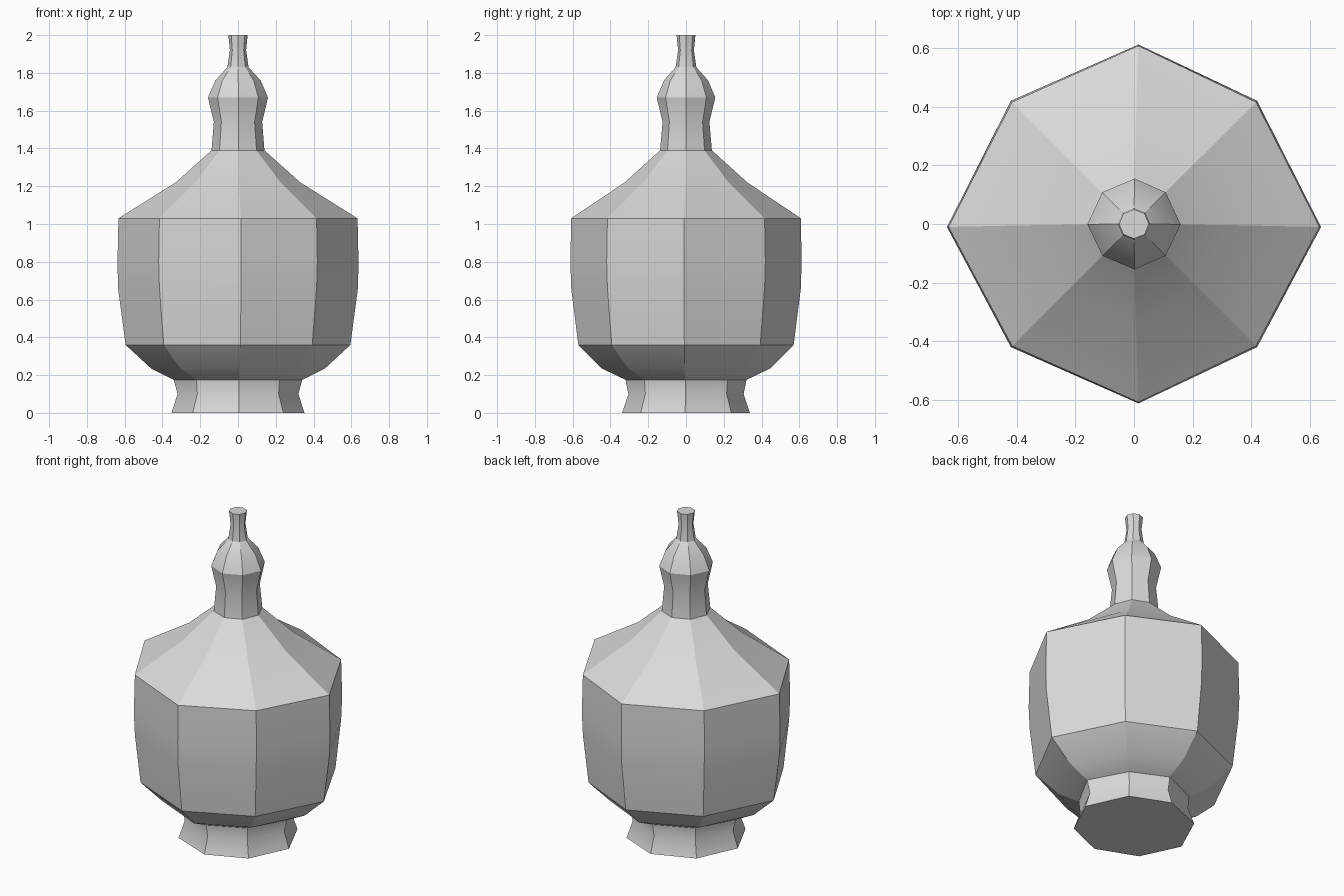
import bpy, bmesh, math

if "Cube" in bpy.data.objects:
    bpy.data.objects.remove(bpy.data.objects["Cube"])

grey = bpy.data.materials.new("plain grey")
grey.diffuse_color = (0.7, 0.7, 0.7, 1.0)
grey.use_nodes = True
grey.node_tree.nodes["Principled BSDF"].inputs["Base Color"].default_value = grey.diffuse_color


def ring_points(z, rx, ry, d):
    """Slightly uneven octagon: axis corners at rx and ry, diagonal corners at d."""
    ox, oy = 0.03 * rx ** 1.5, -0.02 * rx ** 1.5
    return [(rx, oy, z), (d, d, z), (ox, ry, z), (-d, d, z),
            (-rx, oy, z), (-d, -d, z), (ox, -ry, z), (d, -d, z)]


def turned_part(name, profile, bottom=False, top=False):
    """Stack octagonal rings, with creases along the upright edges."""
    bm = bmesh.new()
    rings = [[bm.verts.new(p) for p in ring_points(*row)] for row in profile]
    for low, high in zip(rings, rings[1:]):
        for i in range(8):
            j = (i + 1) % 8
            bm.faces.new((low[i], low[j], high[j], high[i]))
    if bottom:
        bm.faces.new(rings[0][::-1])
    if top:
        bm.faces.new(rings[-1])
    bm.normal_update()
    for face in bm.faces:
        face.smooth = True
    for edge in bm.edges:
        upright = abs(edge.verts[0].co.z - edge.verts[1].co.z) > 1e-4
        hard = edge.calc_face_angle(0.0) > math.radians(30)
        edge.smooth = not (upright or hard)
    mesh = bpy.data.meshes.new(name)
    bm.to_mesh(mesh)
    bm.free()
    mesh.materials.append(grey)
    obj = bpy.data.objects.new(name, mesh)
    bpy.context.collection.objects.link(obj)
    return obj


# Rows are height, x radius, y radius, diagonal corner offset
foot_top = (0.175, 0.34, 0.32, 0.22)
neck_base = (1.39, 0.14, 0.137, 0.098)

# Flared foot with a narrow waist
turned_part("foot", [
    (0.0, 0.352, 0.338, 0.24),
    (0.10, 0.32, 0.305, 0.215),
    foot_top], bottom=True)

# Wide vessel body with sloping shoulder
turned_part("body", [
    foot_top,
    (0.235, 0.46, 0.445, 0.305),
    (0.36, 0.595, 0.57, 0.393),
    (0.66, 0.635, 0.608, 0.416),
    (0.80, 0.638, 0.612, 0.42),
    (1.03, 0.633, 0.608, 0.416),
    (1.22, 0.33, 0.325, 0.225),
    neck_base])

# Neck with a bulb and a slim spout
turned_part("neck", [
    neck_base,
    (1.54, 0.128, 0.124, 0.088),
    (1.67, 0.159, 0.155, 0.108),
    (1.76, 0.12, 0.117, 0.083),
    (1.83, 0.056, 0.055, 0.039),
    (1.92, 0.043, 0.042, 0.03),
    (2.0, 0.051, 0.05, 0.036)], top=True)
